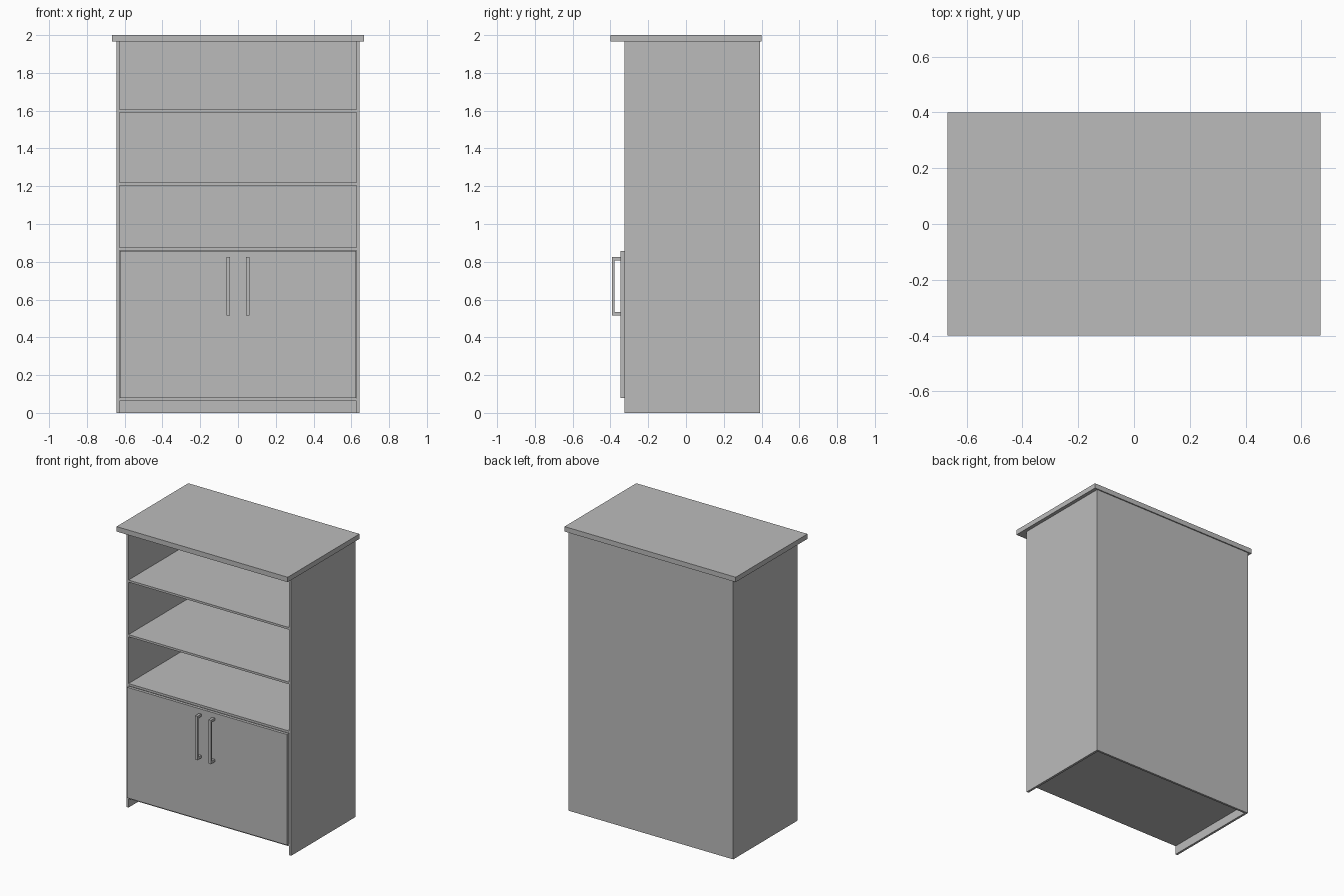
import bpy

cube = bpy.data.objects.get("Cube")
if cube:
    bpy.data.objects.remove(cube, do_unlink=True)

grey = bpy.data.materials.new("plain_grey")
grey.use_nodes = True
colour = (0.5, 0.5, 0.5, 1)
grey.diffuse_color = colour
grey.node_tree.nodes["Principled BSDF"].inputs["Base Color"].default_value = colour


def box(name, x, y, z):
    """Axis-aligned box from its (low, high) extents."""
    mesh = bpy.data.meshes.new(name)
    verts = [(a, b, c) for a in x for b in y for c in z]
    faces = [(0, 1, 3, 2), (4, 6, 7, 5), (0, 4, 5, 1),
             (2, 3, 7, 6), (0, 2, 6, 4), (1, 5, 7, 3)]
    mesh.from_pydata(verts, [], faces)
    mesh.materials.append(grey)
    obj = bpy.data.objects.new(name, mesh)
    bpy.context.collection.objects.link(obj)
    return obj


OUTER, INNER = 0.643, 0.627      # side panel faces
FRONT, BACK = -0.325, 0.392      # carcass depth
BACK_INNER = BACK - 0.015
TOP = 1.965

# Carcass: the back panel covers the rear edge of the right side
box("top_board", (-0.668, 0.668), (-0.4, 0.4), (TOP, 2))
box("left_side", (INNER, OUTER), (FRONT, BACK), (0, TOP))
box("right_side", (-OUTER, -INNER), (FRONT, BACK_INNER), (0, TOP))
box("back_panel", (-OUTER, INNER), (BACK_INNER, BACK), (0, TOP))

# Shelves and cabinet floor
for name, low, high in (("cabinet_floor", 0.062, 0.078),
                        ("cabinet_top", 0.859, 0.875),
                        ("lower_shelf", 1.205, 1.22),
                        ("upper_shelf", 1.59, 1.605)):
    box(name, (-INNER, INNER), (FRONT, BACK_INNER), (low, high))

# Doors with bar handles
DOOR_FRONT = -0.346
for side, s in (("left", 1), ("right", -1)):
    box(side + "_door", sorted((0.001 * s, 0.624 * s)),
        (DOOR_FRONT, FRONT), (0.078, 0.858))
    hx = sorted((0.043 * s, 0.062 * s))
    box(side + "_handle_grip", hx, (-0.391, -0.378), (0.515, 0.825))
    for end, z in (("lower", 0.515), ("upper", 0.807)):
        box(f"{side}_handle_{end}_post", hx, (-0.378, DOOR_FRONT), (z, z + 0.018))
